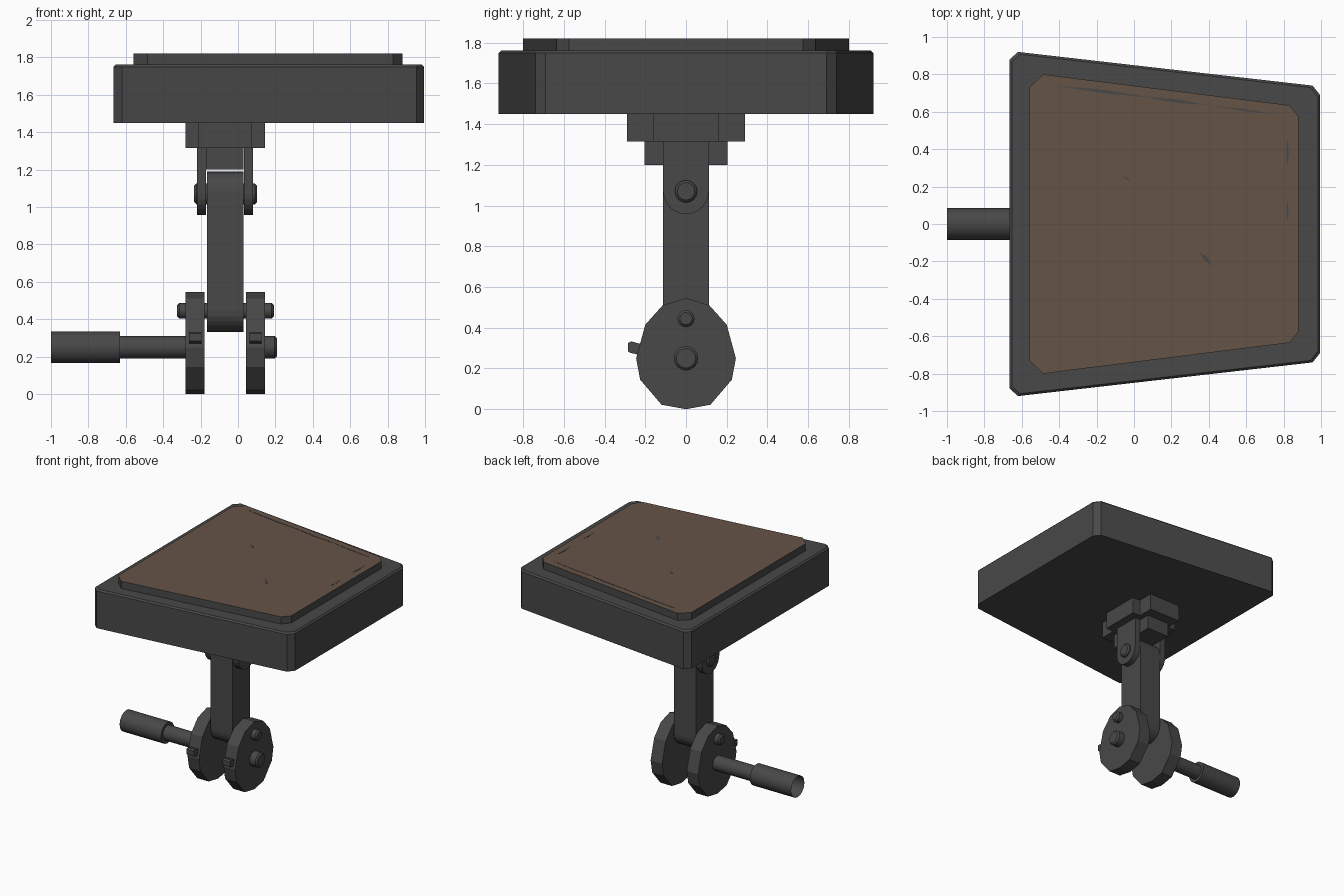
import bpy, bmesh, math
from mathutils import Vector

if "Cube" in bpy.data.objects:
    bpy.data.objects.remove(bpy.data.objects["Cube"])


def material(name, rgb):
    m = bpy.data.materials.new(name)
    m.diffuse_color = (*rgb, 1)
    m.use_nodes = True
    m.node_tree.nodes["Principled BSDF"].inputs["Base Color"].default_value = m.diffuse_color
    return m


GRAY = material("dark gray", (0.065, 0.065, 0.066))
BROWN = material("brown", (0.130, 0.088, 0.062))


def loft(name, rings, mat=GRAY, cap_start=True, smooth=False):
    """Skin a list of equal-sized point rings."""
    bm = bmesh.new()
    vs = [[bm.verts.new(p) for p in r] for r in rings]
    n = len(vs[0])
    for a, b in zip(vs, vs[1:]):
        for i in range(n):
            bm.faces.new((a[i], a[(i + 1) % n], b[(i + 1) % n], b[i]))
    if cap_start:
        bm.faces.new(vs[0][::-1])
    bm.faces.new(vs[-1])
    bm.normal_update()
    me = bpy.data.meshes.new(name)
    bm.to_mesh(me)
    bm.free()
    ob = bpy.data.objects.new(name, me)
    bpy.context.collection.objects.link(ob)
    me.materials.append(mat)
    if smooth:
        bpy.ops.object.select_all(action='DESELECT')
        ob.select_set(True)
        bpy.context.view_layer.objects.active = ob
        bpy.ops.object.shade_smooth_by_angle(angle=math.radians(35))
    return ob


def plate_x(name, pts, x0, x1):
    """Extrude a counter-clockwise (y, z) profile along x."""
    return loft(name, [[(x, y, z) for y, z in pts] for x in (x0, x1)])


def box(name, x0, x1, y, z0, z1):
    return plate_x(name, [(-y, z0), (y, z0), (y, z1), (-y, z1)], x0, x1)


def shaft(name, z, profile, cap_start=True, n=16):
    """Turned part along x from (x, radius) stations."""
    rings = [[(x, r * math.cos(i * math.tau / n), z + r * math.sin(i * math.tau / n))
              for i in range(n)] for x, r in profile]
    return loft(name, rings, cap_start=cap_start, smooth=True)


def pin(name, z, x0, x1, r):
    c = 0.012
    return shaft(name, z, [(x0, r - c), (x0 + c, r), (x1 - c, r), (x1, r - c)])


def arc(z, r, a0, a1, n=12):
    return [(r * math.cos(math.radians(a0 + (a1 - a0) * i / n)),
             z + r * math.sin(math.radians(a0 + (a1 - a0) * i / n))) for i in range(n + 1)]


def mirrored(half):
    """Complete a +y outline (left to right) to a counter-clockwise loop."""
    return [(x, -y) for x, y in half] + half[::-1]


# Tapered platform with a small top chamfer
outer = mirrored([(-0.665, 0.88), (-0.62, 0.92), (0.955, 0.74), (0.995, 0.69)])
cx, k = 0.165, 0.986
loft("platform", [[(x, y, 1.45) for x, y in outer],
                  [(x, y, 1.75) for x, y in outer],
                  [(cx + (x - cx) * k, y * k, 1.762) for x, y in outer]])

# Raised pad with a brown top face
inner = mirrored([(-0.56, 0.73), (-0.485, 0.80), (0.83, 0.635), (0.88, 0.575)])
pad = loft("top_pad", [[(x, y, z) for x, y in inner] for z in (1.755, 1.82)])
pad.data.materials.append(BROWN)
for p in pad.data.polygons:
    if p.normal.z > 0.9:
        p.material_index = 1

# Worn streaks on the pad
streaks = [(-0.42, 0.74, 0.10, 0.675, 0.02), (0.05, 0.68, 0.40, 0.635, 0.02),
           (0.40, 0.635, 0.77, 0.585, 0.012), (0.82, 0.30, 0.82, 0.46, 0.016),
           (0.82, 0.02, 0.82, 0.13, 0.014), (0.345, -0.145, 0.42, -0.225, 0.026),
           (-0.06, 0.255, -0.02, 0.235, 0.014)]
for i, (ax, ay, bx, by, w) in enumerate(streaks):
    a, b = Vector((ax, ay, 0)), Vector((bx, by, 0))
    d = (b - a).normalized()
    s = Vector((-d.y, d.x, 0)) * w / 2
    m = (a + b) / 2
    loft(f"worn_streak_{i}", [[q + Vector((0, 0, z)) for q in (a, m - s, b, m + s)]
                              for z in (1.819, 1.8215)])

# Stepped cross-shaped mount below the platform
box("mount_wide", -0.28, 0.145, 0.16, 1.315, 1.455)
box("mount_long", -0.21, 0.075, 0.29, 1.315, 1.455)
box("mount_step", -0.17, 0.03, 0.205, 1.2, 1.32)

# Clevis lugs, upper pin and connecting rod
lug = arc(1.07, 0.112, 180, 360) + [(0.112, 1.32), (-0.112, 1.32)]
plate_x("left_lug", lug, -0.22, -0.17)
plate_x("right_lug", lug, 0.032, 0.08)
pin("upper_pin", 1.07, -0.235, 0.102, 0.055)
rod = arc(0.445, 0.112, 180, 360) + arc(1.078, 0.112, 0, 180)
plate_x("connecting_rod", rod, -0.166, 0.03)

# Egg-shaped crank discs with side bolts
half = [(0.12, 0.022), (0.225, 0.145), (0.245, 0.25), (0.2, 0.415), (0.115, 0.51)]
disc = [(0, 0)] + half + [(0, 0.546)] + [(-y, z) for y, z in half[::-1]]
nut = [(-0.285, 0.285), (-0.275, 0.277), (-0.22, 0.265), (-0.22, 0.32),
       (-0.27, 0.333), (-0.285, 0.325)]
for side, x0, x1 in (("left", -0.28, -0.178), ("right", 0.042, 0.145)):
    plate_x(side + "_crank_disc", disc, x0, x1)
    mid = (x0 + x1) / 2
    plate_x(side + "_bolt", nut, mid - 0.033, mid + 0.033)

# Crank pin, drive shaft with open-ended sleeve, and shaft stub
pin("crank_pin", 0.445, -0.325, 0.192, 0.042)
shaft("drive_shaft", 0.25, [(-1.0, 0.085), (-0.63, 0.085), (-0.63, 0.06), (-0.27, 0.06)],
      cap_start=False)
pin("shaft_stub", 0.25, 0.13, 0.208, 0.06)
